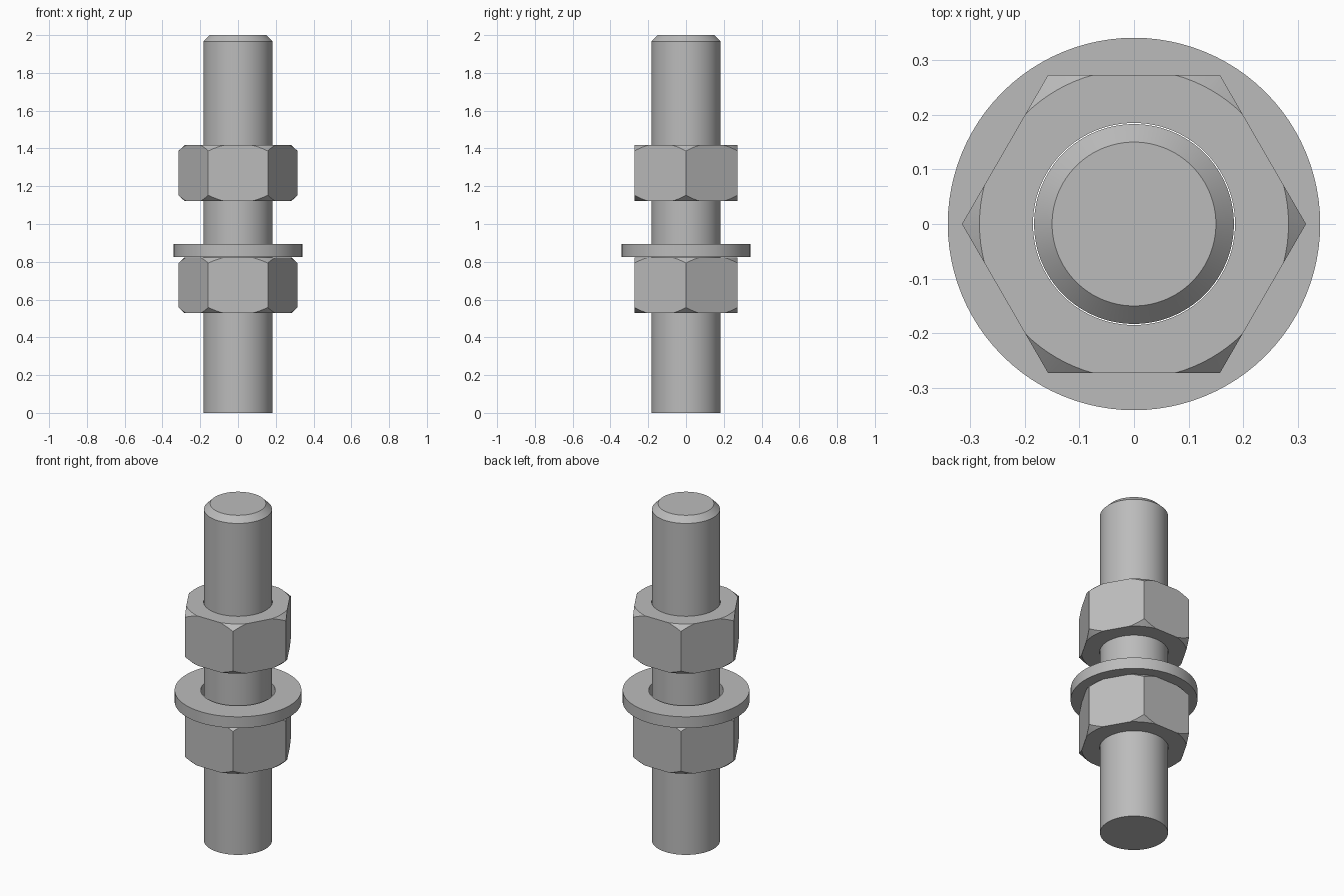
import bpy, bmesh, math
from mathutils import Matrix

cube = bpy.data.objects.get("Cube")
if cube:
    bpy.data.objects.remove(cube, do_unlink=True)

# Single steel colour
steel = bpy.data.materials.new("steel_grey")
steel.use_nodes = True
GREY = (0.5, 0.5, 0.5, 1)
steel.diffuse_color = GREY
steel.node_tree.nodes["Principled BSDF"].inputs["Base Color"].default_value = GREY


def make_object(name, bm):
    bmesh.ops.recalc_face_normals(bm, faces=bm.faces)
    mesh = bpy.data.meshes.new(name)
    bm.to_mesh(mesh)
    bm.free()
    mesh.materials.append(steel)
    obj = bpy.data.objects.new(name, mesh)
    bpy.context.collection.objects.link(obj)
    return obj


def lathe(name, profile, closed, steps=96):
    """Turn an (r, z) profile around the z axis; open profiles get flat caps."""
    bm = bmesh.new()
    rings = [[bm.verts.new((r * math.cos(a), r * math.sin(a), z))
              for a in (2 * math.pi * i / steps for i in range(steps))]
             for r, z in profile]
    pairs = list(zip(rings, rings[1:]))
    if closed:
        pairs.append((rings[-1], rings[0]))
    else:
        bm.faces.new(rings[0])
        bm.faces.new(rings[-1])
    for low, high in pairs:
        for i in range(steps):
            j = (i + 1) % steps
            bm.faces.new((low[i], low[j], high[j], high[i]))
    return make_object(name, bm)


def smooth(obj):
    bpy.ops.object.select_all(action="DESELECT")
    obj.select_set(True)
    bpy.context.view_layer.objects.active = obj
    bpy.ops.object.shade_smooth_by_angle(angle=math.radians(25))


def make_nut(name, z0, z1):
    """Hexagonal prism trimmed by a bored, double-chamfered disc."""
    bm = bmesh.new()
    bmesh.ops.create_cone(bm, cap_ends=True, segments=6, radius1=0.315,
                          radius2=0.315, depth=z1 - z0 + 0.1,
                          matrix=Matrix.Translation((0, 0, (z0 + z1) / 2))
                          @ Matrix.Rotation(math.pi / 6, 4, "Z"))
    # Put two corners on the x axis
    corner = max(bm.verts, key=lambda v: v.co.x).co
    if abs(corner.y) > 0.01:
        bmesh.ops.rotate(bm, verts=bm.verts, matrix=Matrix.Rotation(math.pi / 6, 3, "Z"))
    nut = make_object(name, bm)
    bore, face, wide = 0.185, 0.283, 0.333
    drop = 0.047
    cutter = lathe(name + "_chamfer_cutter",
                   [(bore, z0), (face, z0), (wide, z0 + drop),
                    (wide, z1 - drop), (face, z1), (bore, z1)], True)
    mod = nut.modifiers.new("chamfer_and_bore", "BOOLEAN")
    mod.operation = "INTERSECT"
    mod.solver = "EXACT"
    mod.object = cutter
    # Apply the trim and drop the helper
    bpy.ops.object.select_all(action="DESELECT")
    nut.select_set(True)
    bpy.context.view_layer.objects.active = nut
    bpy.ops.object.modifier_apply(modifier=mod.name)
    bpy.data.objects.remove(cutter, do_unlink=True)
    smooth(nut)


# Rod with a chamfered top end
smooth(lathe("rod", [(0.183, 0), (0.183, 1.967), (0.15, 2)], False))

# Washer resting on the lower nut
smooth(lathe("washer", [(0.2, 0.826), (0.341, 0.826), (0.341, 0.893), (0.2, 0.893)], True))

# Two identical nuts
make_nut("lower_nut", 0.528, 0.823)
make_nut("upper_nut", 1.122, 1.417)
